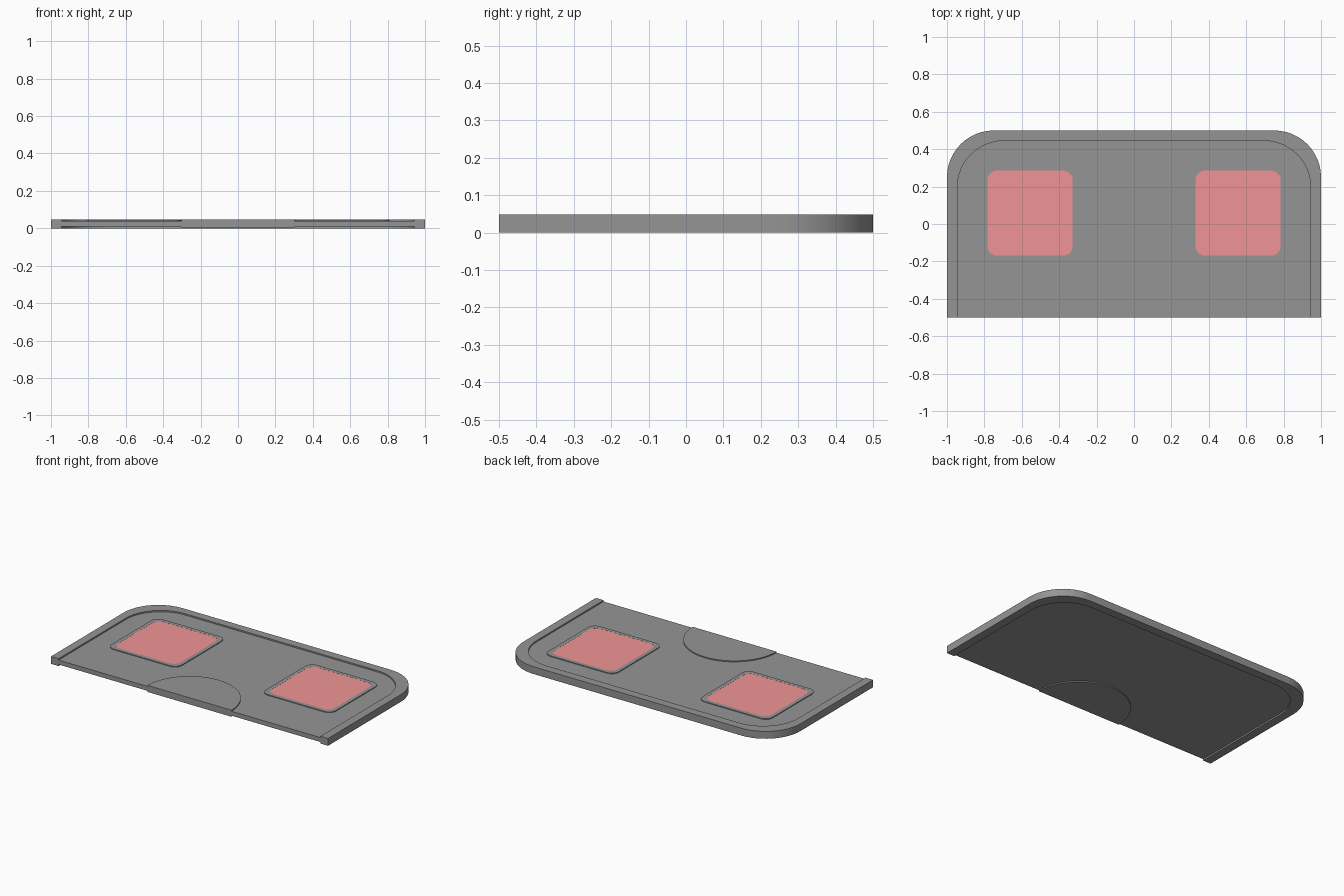
import bpy, bmesh, math

if "Cube" in bpy.data.objects:
    bpy.data.objects.remove(bpy.data.objects["Cube"])


def make_material(name, r, g, b):
    mat = bpy.data.materials.new(name)
    mat.diffuse_color = (r, g, b, 1)
    mat.use_nodes = True
    mat.node_tree.nodes["Principled BSDF"].inputs["Base Color"].default_value = mat.diffuse_color
    return mat


red = make_material("pad_red", 0.87, 0.3, 0.3)
grey = make_material("dark_grey", 0.3, 0.3, 0.3)


def finish(name, bm, material):
    bmesh.ops.recalc_face_normals(bm, faces=bm.faces[:])
    mesh = bpy.data.meshes.new(name)
    bm.to_mesh(mesh)
    bm.free()
    ob = bpy.data.objects.new(name, mesh)
    bpy.context.collection.objects.link(ob)
    mesh.materials.append(material)
    bpy.ops.object.select_all(action='DESELECT')
    ob.select_set(True)
    bpy.context.view_layer.objects.active = ob
    bpy.ops.object.shade_smooth_by_angle(angle=math.radians(30))
    return ob


def prism(name, outline, z0, z1, material=grey):
    bm = bmesh.new()
    face = bm.faces.new([bm.verts.new((x, y, z0)) for x, y in outline])
    ext = bmesh.ops.extrude_face_region(bm, geom=[face])
    verts = [g for g in ext['geom'] if isinstance(g, bmesh.types.BMVert)]
    bmesh.ops.translate(bm, verts=verts, vec=(0, 0, z1 - z0))
    return finish(name, bm, material)


def band(name, outer, inner, z0, z1, closed):
    # strip of rectangular section between two matching outlines
    bm = bmesh.new()
    rings = [[bm.verts.new(v) for v in ((a[0], a[1], z0), (a[0], a[1], z1),
                                        (b[0], b[1], z1), (b[0], b[1], z0))]
             for a, b in zip(outer, inner)]
    n = len(rings)
    for i in range(n if closed else n - 1):
        r, s = rings[i], rings[(i + 1) % n]
        for k in range(4):
            j = (k + 1) % 4
            bm.faces.new((r[k], r[j], s[j], s[k]))
    if not closed:
        bm.faces.new(rings[0])
        bm.faces.new(rings[-1])
    return finish(name, bm, grey)


def arc(cx, cy, r, a0, a1, n=12):
    return [(cx + r * math.cos(math.radians(a0 + (a1 - a0) * i / n)),
             cy + r * math.sin(math.radians(a0 + (a1 - a0) * i / n)))
            for i in range(n + 1)]


def rounded_square(cx, cy, half, r):
    d = half - r
    pts = []
    for sx, sy, a in ((1, 1, 0), (-1, 1, 90), (-1, -1, 180), (1, -1, 270)):
        pts += arc(cx + sx * d, cy + sy * d, r, a, a + 90, 6)
    return pts


def arch(inset, r=0.25):
    x, y = 1 - inset, 0.5 - inset
    return ([(x, -0.5)] + arc(x - r, y - r, r, 0, 90)
            + arc(r - x, y - r, r, 90, 180) + [(-x, -0.5)])


# Raised border and recessed main panel
band("rim", arch(0), arch(0.055), 0, 0.048, False)
prism("panel", arch(0.055), 0.01, 0.039)

# Half disc at the front edge, proud of the panel on both faces
prism("half_disc", arc(0, -0.5, 0.303, 0, 180, 32), 0.003, 0.046)

# Framed coloured pads, almost flush with their frames
for side, sx in (("left", -1), ("right", 1)):
    cx, cy = sx * 0.556, 0.058
    outer = rounded_square(cx, cy, 0.253, 0.05)
    inner = rounded_square(cx, cy, 0.2275, 0.05)
    band(side + "_pad_frame", outer, inner, 0.035, 0.044, True)
    prism(side + "_pad", inner, 0.035, 0.0435, red)
